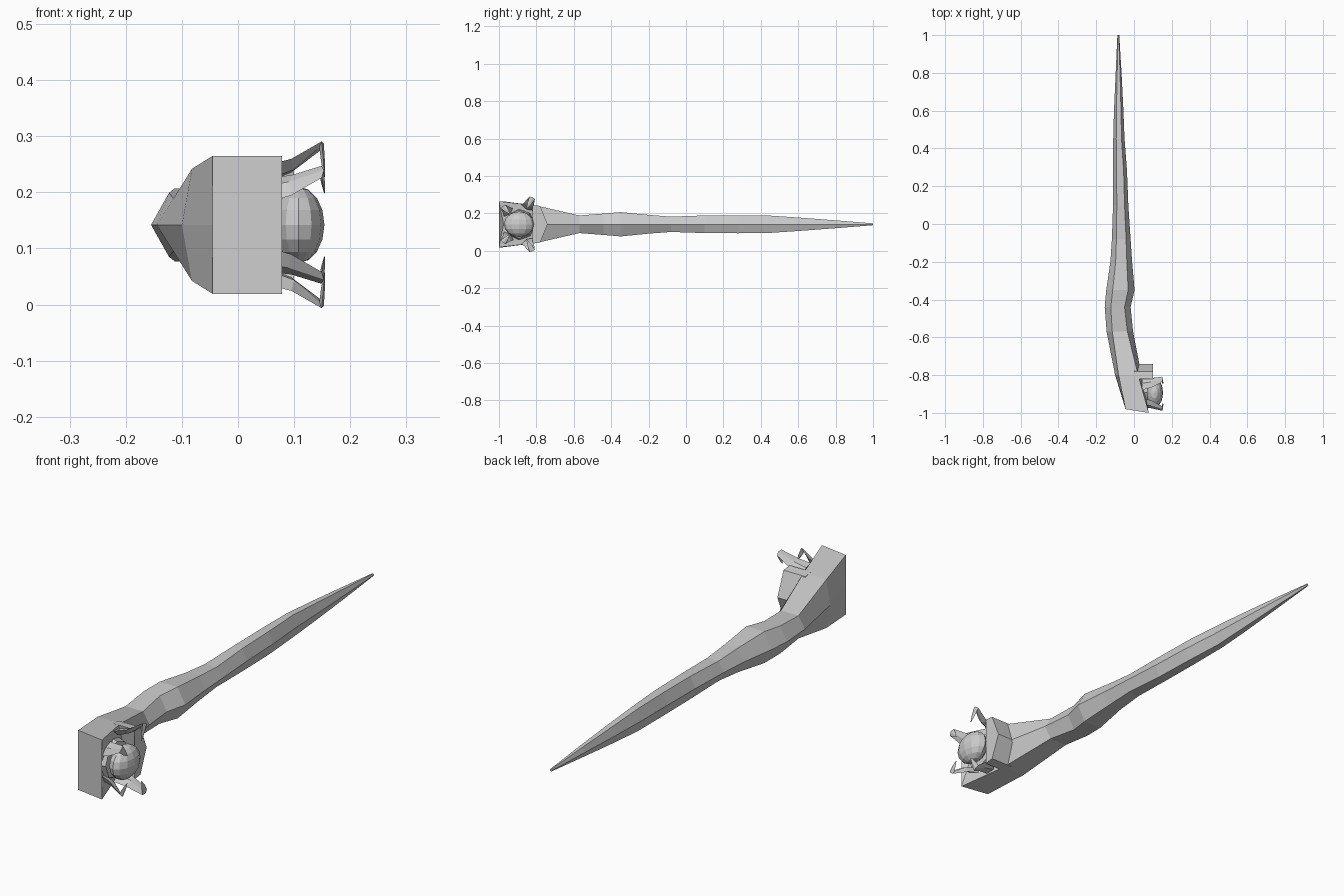
import bpy, bmesh, math
from mathutils import Vector

if "Cube" in bpy.data.objects:
    bpy.data.objects.remove(bpy.data.objects["Cube"])

ZC = 0.142  # height of the centre line
ORB = Vector((0.108, -0.893, ZC))


def make_object(name, bm):
    bmesh.ops.recalc_face_normals(bm, faces=bm.faces)
    mesh = bpy.data.meshes.new(name)
    bm.to_mesh(mesh)
    bm.free()
    ob = bpy.data.objects.new(name, mesh)
    bpy.context.collection.objects.link(ob)
    return ob


def loft(name, rings):
    """Skin a list of equal-length point rings and cap both ends."""
    bm = bmesh.new()
    rows = [[bm.verts.new(p) for p in ring] for ring in rings]
    n = len(rows[0])
    for a, b in zip(rows, rows[1:]):
        for i in range(n):
            j = (i + 1) % n
            bm.faces.new((a[i], a[j], b[j], b[i]))
    bm.faces.new(rows[0])
    bm.faces.new(rows[-1])
    bmesh.ops.triangulate(bm, faces=[f for f in bm.faces if len(f.verts) > 4])
    return make_object(name, bm)


# Gnarled shaft: y, left x, right x, half height, corner inset
stations = [
    (-0.80, -0.100, 0.040, 0.100, 0.018),
    (-0.57, -0.145, -0.005, 0.047, 0.030),
    (-0.44, -0.155, -0.018, 0.057, 0.032),
    (-0.35, -0.147, 0.003, 0.065, 0.034),
    (-0.20, -0.125, -0.010, 0.050, 0.028),
    (-0.08, -0.117, -0.018, 0.041, 0.024),
    (0.10, -0.111, -0.030, 0.047, 0.020),
    (0.28, -0.110, -0.037, 0.048, 0.018),
    (0.45, -0.110, -0.050, 0.046, 0.016),
    (0.60, -0.106, -0.056, 0.036, 0.013),
    (0.80, -0.097, -0.066, 0.021, 0.008),
    (1.00, -0.088, -0.078, 0.005, 0.003),
]
# Flared butt end with a notched middle
rings = [[(-0.045, -0.965, ZC), (-0.045, -0.98, ZC + 0.123), (0.078, -1.0, ZC + 0.123),
          (0.052, -0.975, ZC), (0.078, -1.0, ZC - 0.123), (-0.045, -0.98, ZC - 0.123)]]
for y, l, r, h, s in stations:
    rings.append([(l, y, ZC), (l + s, y, ZC + h), (r - s, y, ZC + h),
                  (r, y, ZC), (r - s, y, ZC - h), (l + s, y, ZC - h)])
loft("shaft", rings)

# Pointed collar behind the orb
chevron = [(-0.82, 0.103), (-0.78, 0.098), (-0.74, 0.0), (-0.78, -0.098),
           (-0.82, -0.103), (-0.80, 0.0)]
loft("collar", [[(x, y, ZC + z) for y, z in chevron] for x in (0.0, 0.065, 0.1)])

# Orb seat
seat = [[(x, ORB.y + r * math.cos(i * math.pi / 4), ZC + r * math.sin(i * math.pi / 4))
         for i in range(8)] for x, r in ((0.02, 0.09), (0.072, 0.075))]
loft("orb_seat", seat)

# Orb
bm = bmesh.new()
bmesh.ops.create_uvsphere(bm, u_segments=12, v_segments=8, radius=1)
for v in bm.verts:
    v.co = ORB + Vector((v.co.x * 0.046, v.co.y * 0.08, v.co.z * 0.068))
make_object("orb", bm)


# Hooked claws gripping the orb: path is (x, distance from the orb axis, half width)
def claw(name, dy, dz, scale):
    out = Vector((0, dy, dz)).normalized()
    side = Vector((1, 0, 0)).cross(out)
    path = [(0.045, 0.100, 0.034), (0.095, 0.118, 0.027), (0.149, 0.158, 0.016),
            (0.152, 0.125, 0.011), (0.154, 0.095, 0.002)]
    tang = [Vector((1, 0.4)), Vector((1, 0.6)), Vector((1, -1)), Vector((0, -1)), Vector((0, -1))]
    rows = []
    for (x, d, w), t in zip(path, tang):
        t.normalize()
        c = Vector((x, ORB.y, ZC)) + out * d * scale
        thick = (Vector((-t.y, 0, 0)) + out * t.x) * w * 0.35
        rows.append([c + side * w, c + thick, c - side * w, c - thick])
        for p in rows[-1]:
            p.x = min(p.x, 0.155)
    loft(name, rows)


for label, s in (("upper", 1), ("lower", -1)):
    claw(label + "_back_claw", 0.07, 0.14 * s, 1.0)
    claw(label + "_front_claw", -0.08, 0.09 * s, 0.8)
